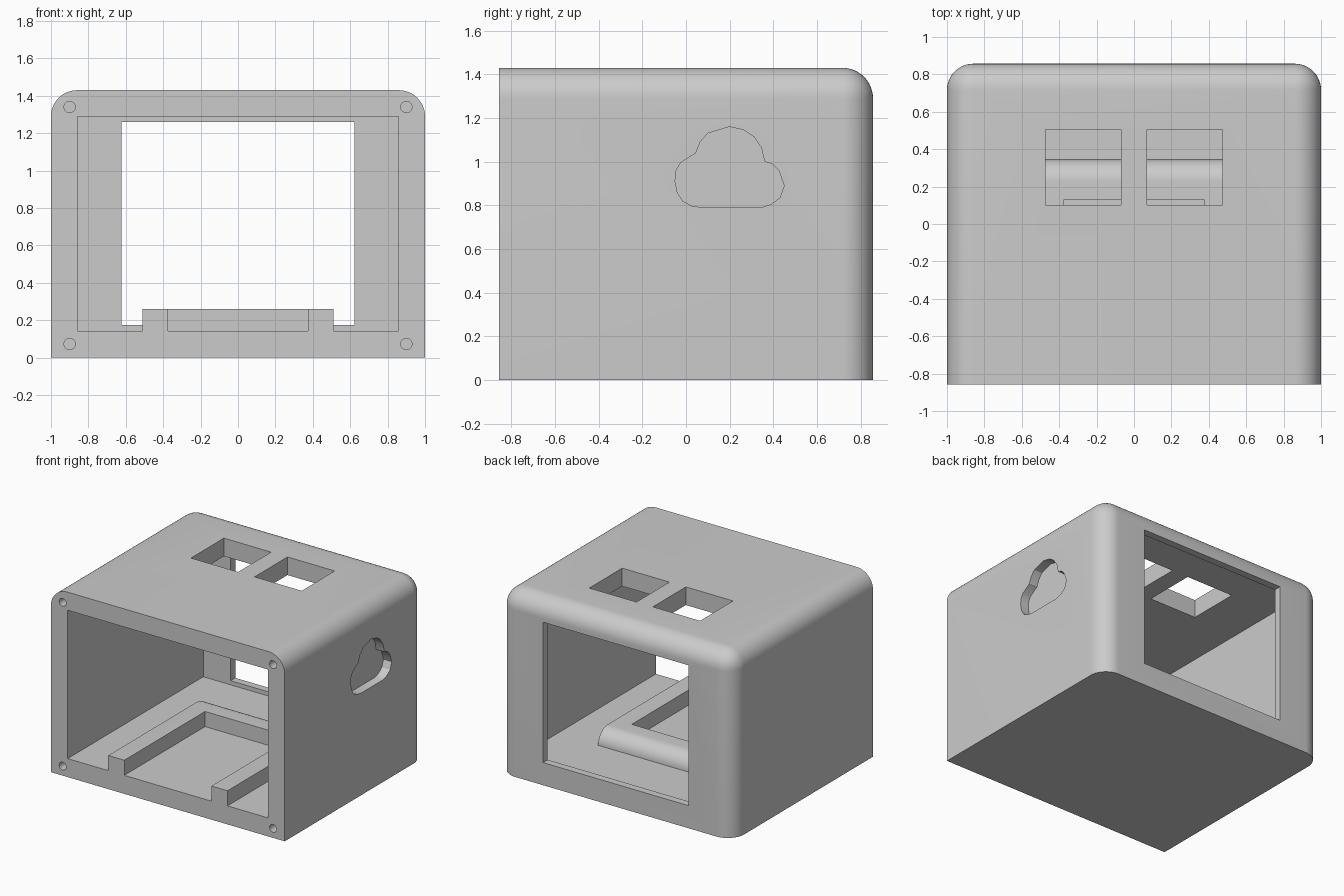
import bpy, bmesh, math
from mathutils import Vector

if "Cube" in bpy.data.objects:
    bpy.data.objects.remove(bpy.data.objects["Cube"], do_unlink=True)

DEPTH = 0.857    # half depth
HEIGHT = 1.43
WALL = 0.143
ROUND = 0.14

grey = bpy.data.materials.new("plain grey")
grey.use_nodes = True
grey.diffuse_color = (0.6, 0.6, 0.6, 1)
grey.node_tree.nodes["Principled BSDF"].inputs["Base Color"].default_value = (0.6, 0.6, 0.6, 1)


def finish(name, bm):
    bmesh.ops.recalc_face_normals(bm, faces=bm.faces)
    mesh = bpy.data.meshes.new(name)
    bm.to_mesh(mesh)
    bm.free()
    mesh.materials.append(grey)
    obj = bpy.data.objects.new(name, mesh)
    bpy.context.collection.objects.link(obj)
    return obj


def box_mesh(low, high):
    bm = bmesh.new()
    bmesh.ops.create_cube(bm, size=1)
    low, high = Vector(low), Vector(high)
    for v in bm.verts:
        v.co = (low + high) / 2 + v.co * (high - low)
    return bm


def box(name, low, high):
    return finish(name, box_mesh(low, high))


def prism(name, profile, x0, x1):
    """Extrude a (y, z) outline along x."""
    bm = bmesh.new()
    face = bm.faces.new([bm.verts.new((x0, y, z)) for y, z in profile])
    out = bmesh.ops.extrude_face_region(bm, geom=[face])
    moved = [g for g in out["geom"] if isinstance(g, bmesh.types.BMVert)]
    bmesh.ops.translate(bm, verts=moved, vec=(x1 - x0, 0, 0))
    return finish(name, bm)


def cylinder_y(name, x, z, radius, y0, y1):
    bpy.ops.mesh.primitive_cylinder_add(
        vertices=32, radius=radius, depth=y1 - y0,
        location=(x, (y0 + y1) / 2, z), rotation=(math.pi / 2, 0, 0))
    obj = bpy.context.object
    obj.name = name
    obj.data.materials.append(grey)
    return obj


def cut(target, cutter):
    mod = target.modifiers.new("cut", "BOOLEAN")
    mod.operation = "DIFFERENCE"
    mod.solver = "EXACT"
    mod.object = cutter
    bpy.context.view_layer.objects.active = target
    bpy.ops.object.modifier_apply(modifier=mod.name)
    bpy.data.objects.remove(cutter, do_unlink=True)


def smooth(obj):
    bpy.ops.object.select_all(action="DESELECT")
    obj.select_set(True)
    bpy.context.view_layer.objects.active = obj
    bpy.ops.object.shade_smooth_by_angle(angle=math.radians(30))


# Housing: box rounded on the top and back edges, sharp at the front and base
bm = box_mesh((-1, -DEPTH, 0), (1, DEPTH, HEIGHT))


def is_rounded(edge):
    mid = (edge.verts[0].co + edge.verts[1].co) / 2
    back, top, side = mid.y > 0.8, mid.z > 1.4, abs(mid.x) > 0.9
    return back + top + side == 2 and mid.z > 0.1 and mid.y > -0.8


bmesh.ops.bevel(bm, geom=[e for e in bm.edges if is_rounded(e)], offset=ROUND,
                segments=12, profile=0.5, affect="EDGES", clamp_overlap=True)
housing = finish("housing", bm)

# Open front cavity and rear window
cut(housing, box("cavity_cutter", (-DEPTH, -1, WALL), (DEPTH, 0.8, 1.29)))
cut(housing, box("window_cutter", (-0.623, 0.7, 0.175), (0.623, 1, 1.26)))

# Two square openings in the top, screw holes in the front rim
for side in (-1, 1):
    xs = sorted((side * 0.07, side * 0.474))
    cut(housing, box("top_cutter", (xs[0], 0.102, 1.2), (xs[1], 0.505, 1.5)))
    for z in (0.073, 1.34):
        cut(housing, cylinder_y("screw_cutter", side * 0.9, z, 0.03, -1, -0.57))

# Shallow cloud-shaped recess in the left side
cloud = [(0.08, 0.79), (0.345, 0.79), (0.39, 0.805), (0.43, 0.835), (0.45, 0.89),
         (0.425, 0.96), (0.395, 0.99), (0.36, 1.0), (0.345, 1.065), (0.31, 1.115),
         (0.265, 1.145), (0.2, 1.16), (0.1, 1.13), (0.065, 1.09), (0.045, 1.04),
         (-0.025, 0.995), (-0.045, 0.96), (-0.05, 0.91), (-0.04, 0.86),
         (-0.015, 0.82), (0.025, 0.798)]
cut(housing, prism("cloud_cutter", cloud, 0.93, 1.1))
smooth(housing)

# Holder on the floor: two rails joined by a bar with a rounded back
top, back, r = 0.26, 0.345, 0.117
arc = [(back - r + r * math.sin(a), top - r + r * math.cos(a))
       for a in (math.pi / 2 * i / 12 for i in range(13))]
holder = prism("floor_holder", [(-DEPTH, WALL), (-DEPTH, top)] + arc, -0.51, 0.51)
cut(holder, box("pocket_cutter", (-0.373, -1, 0), (0.373, 0.13, 0.5)))
smooth(holder)
